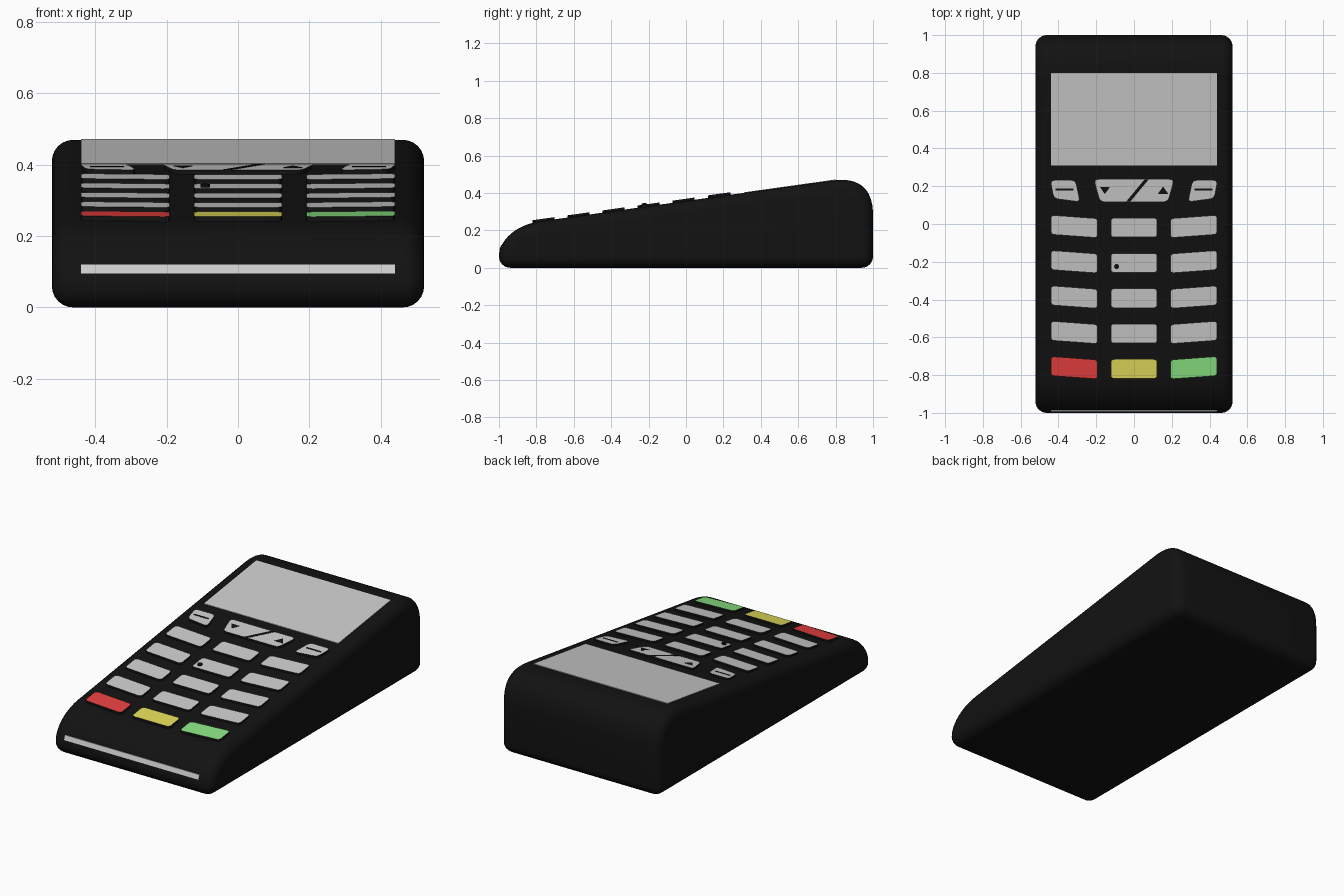
import bpy, bmesh, math
from mathutils import Vector
from mathutils.geometry import interpolate_bezier

if "Cube" in bpy.data.objects:
    bpy.data.objects.remove(bpy.data.objects["Cube"])

def material(name, rgb):
    m = bpy.data.materials.new(name)
    m.diffuse_color = (*rgb, 1)
    m.use_nodes = True
    m.node_tree.nodes["Principled BSDF"].inputs["Base Color"].default_value = m.diffuse_color
    return m

BLACK = material("black_plastic", (0.006, 0.006, 0.006))
GREY = material("grey_cap", (0.62, 0.62, 0.62))
RED = material("red_cap", (0.8, 0.05, 0.05))
YELLOW = material("yellow_cap", (0.75, 0.7, 0.1))
GREEN = material("green_cap", (0.25, 0.75, 0.22))

def top_z(y):
    return 0.357 + 0.14 * y

def prism(name, lower, upper, side_mat=BLACK, cap_mat=None):
    """Closed solid between two matching loops of points."""
    bm = bmesh.new()
    a = [bm.verts.new(p) for p in lower]
    b = [bm.verts.new(p) for p in upper]
    n = len(a)
    for i in range(n):
        bm.faces.new((a[i], a[(i + 1) % n], b[(i + 1) % n], b[i]))
    bm.faces.new(a[::-1])
    cap = bm.faces.new(b)
    cap.material_index = 1 if cap_mat else 0
    bmesh.ops.recalc_face_normals(bm, faces=bm.faces)
    me = bpy.data.meshes.new(name)
    bm.to_mesh(me)
    bm.free()
    for m in (side_mat, cap_mat):
        if m:
            me.materials.append(m)
    ob = bpy.data.objects.new(name, me)
    bpy.context.collection.objects.link(ob)
    return ob

def rounded(pts, r):
    """Replace each corner of an outline by a small arc."""
    out = []
    for i, p in enumerate(pts):
        p = Vector(p)
        a = p + (Vector(pts[i - 1]) - p).normalized() * r
        b = p + (Vector(pts[(i + 1) % len(pts)]) - p).normalized() * r
        for k in range(5):
            t = k / 4
            out.append(a * (1 - t) ** 2 + p * 2 * t * (1 - t) + b * t * t)
    return out

def plate(name, pts, h, r=0, side_mat=BLACK, cap_mat=None, depth=0.03):
    """Outline in top view, laid on the sloping face and raised by h."""
    pts = rounded(pts, r) if r else pts
    up = [(x, y, top_z(y) + h) for x, y in pts]
    return prism(name, [(x, y, z - depth) for x, y, z in up], up, side_mat, cap_mat)

def flip(pts):
    return [(-x, y) for x, y in reversed(pts)]

# body: side profile extruded across the width, edges rounded
V = lambda y, z: Vector((0, y, z))
front = interpolate_bezier(V(-1, 0.065), V(-1, 0.13), V(-0.93, 0.227), V(-0.78, top_z(-0.78)), 14)
back = interpolate_bezier(V(0.78, top_z(0.78)), V(0.92, 0.486), V(1, 0.43), V(1, 0.28), 16)
profile = [V(-1, 0)] + front + back + [V(1, 0)]
W = 0.522
body = prism("body", [(-W, p.y, p.z) for p in profile], [(W, p.y, p.z) for p in profile])
bev = body.modifiers.new("round_edges", 'BEVEL')
bev.width = 0.06
bev.segments = 6
bev.limit_method = 'ANGLE'
bev.angle_limit = math.radians(40)
bev.use_clamp_overlap = False
bpy.context.view_layer.objects.active = body
body.select_set(True)
bpy.ops.object.modifier_apply(modifier=bev.name)
bpy.ops.object.shade_smooth_by_angle(angle=math.radians(35))

# display
plate("screen", [(-0.44, 0.31), (0.44, 0.31), (0.44, 0.8), (-0.44, 0.8)], 0.003, 0, GREY, None, 0.02)

# card slot strip on the curved front
quad = [(-0.44, -0.999, 0.095), (0.44, -0.999, 0.095), (0.44, -0.989, 0.121), (-0.44, -0.989, 0.121)]
prism("card_slot", [(x, y + 0.02, z) for x, y, z in quad], quad, GREY)

# main keypad: five rows of three
H = 0.012
side_key = [(-0.44, -0.055), (-0.192, -0.073), (-0.192, 0.029), (-0.44, 0.047)]
mid_key = [(-0.123, -0.07), (0.123, -0.07), (0.123, 0.032), (-0.123, 0.032)]
for row in range(5):
    caps = (RED, YELLOW, GREEN) if row == 4 else (GREY,) * 3
    for col, shape in enumerate((side_key, mid_key, flip(side_key))):
        pts = [(x, y - 0.187 * row) for x, y in shape]
        plate(f"key_{row + 1}_{col + 1}", pts, H, 0.02, BLACK, caps[col])

# function keys above the keypad
soft_key = [(-0.425, 0.135), (-0.285, 0.117), (-0.31, 0.232), (-0.443, 0.232)]
dash = [(-0.415, 0.177), (-0.32, 0.177), (-0.32, 0.187), (-0.415, 0.187)]
for side, f in (("left", lambda p: p), ("right", flip)):
    plate(f"soft_key_{side}", f(soft_key), H, 0.025, BLACK, GREY)
    plate(f"dash_mark_{side}", f(dash), H + 0.0015, depth=0.005)
plate("scroll_key", [(-0.18, 0.117), (0.18, 0.117), (0.213, 0.237), (-0.213, 0.237)], H, 0.025, BLACK, GREY)

# arrow marks and divider on the scroll key
plate("down_arrow", [(-0.154, 0.158), (-0.127, 0.197), (-0.181, 0.197)], H + 0.0015, depth=0.005)
plate("up_arrow", [(0.127, 0.16), (0.181, 0.16), (0.154, 0.199)], H + 0.0015, depth=0.005)
plate("divider", [(-0.042, 0.118), (-0.02, 0.118), (0.078, 0.236), (0.056, 0.236)], H + 0.0015, depth=0.005)

# tactile bump on the centre key
bump = [(-0.092 + 0.013 * math.cos(a), -0.225 + 0.013 * math.sin(a))
        for a in (math.tau * i / 16 for i in range(16))]
plate("locator_bump", bump, H + 0.008, depth=0.015)
